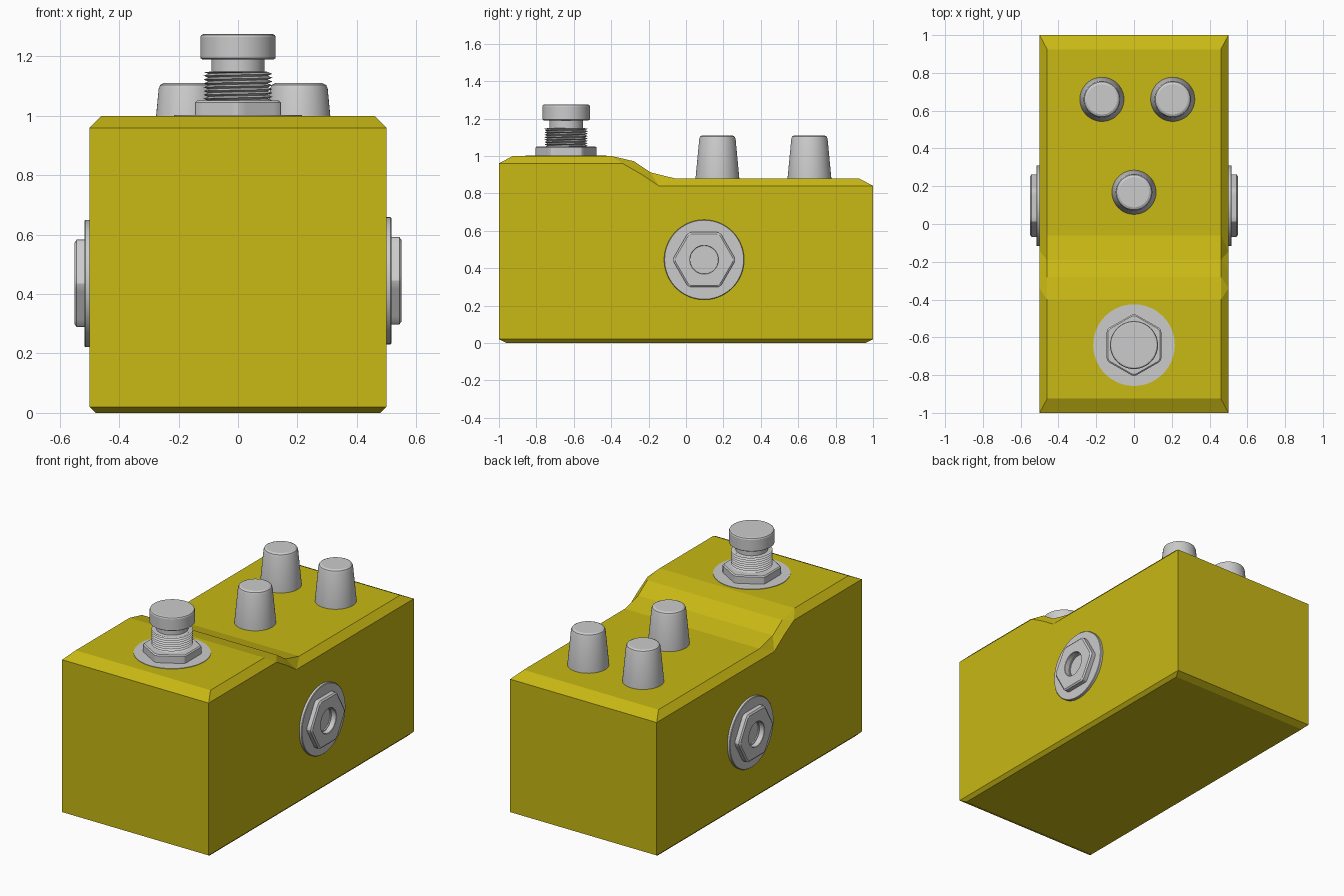
import bpy, bmesh, math
from mathutils import Matrix

if "Cube" in bpy.data.objects:
    bpy.data.objects.remove(bpy.data.objects["Cube"])

YELLOW = bpy.data.materials.new("yellow_paint")
YELLOW.diffuse_color = (0.58, 0.48, 0.007, 1)
YELLOW.use_nodes = True
YELLOW.node_tree.nodes["Principled BSDF"].inputs["Base Color"].default_value = YELLOW.diffuse_color


def finish(name, bm, matrix=Matrix(), smooth=None):
    bmesh.ops.recalc_face_normals(bm, faces=bm.faces)
    mesh = bpy.data.meshes.new(name)
    bm.to_mesh(mesh)
    bm.free()
    ob = bpy.data.objects.new(name, mesh)
    bpy.context.collection.objects.link(ob)
    ob.matrix_world = matrix
    if smooth:
        bpy.ops.object.select_all(action='DESELECT')
        ob.select_set(True)
        bpy.context.view_layer.objects.active = ob
        bpy.ops.object.shade_smooth_by_angle(angle=math.radians(smooth))
    return ob


def skin(name, rings, matrix, smooth=20):
    """Join stacked rings of points and cap both ends."""
    bm = bmesh.new()
    loops = [[bm.verts.new(p) for p in ring] for ring in rings]
    n = len(loops[0])
    for a, b in zip(loops, loops[1:]):
        for i in range(n):
            j = (i + 1) % n
            bm.faces.new((a[i], a[j], b[j], b[i]))
    bm.faces.new(loops[0])
    bm.faces.new(loops[-1])
    return finish(name, bm, matrix, smooth)


def circle(r, z, n=48):
    return [(r * math.cos(2 * math.pi * i / n), r * math.sin(2 * math.pi * i / n), z)
            for i in range(n)]


def hexagon(flat, z, n=72):
    """Hexagon with clipped corners, corners along y."""
    pts = []
    for i in range(n):
        a = 2 * math.pi * i / n
        off = (a + math.pi / 6) % (math.pi / 3) - math.pi / 6
        r = min(flat / math.cos(off), flat * 1.125)
        pts.append((r * math.cos(a), r * math.sin(a), z))
    return pts


def lathe(name, profile, matrix, n=48):
    return skin(name, [circle(r, z, n) for r, z in profile], matrix)


# Enclosure: stepped top with a chamfered rim
def build_body():
    bm = bmesh.new()
    outer = [(-1, .96), (-.34, .96), (-.24, .903), (-.145, .84), (1, .84)]
    inner = [(-.925, 1), (-.4, 1), (-.28, .972), (-.19, .912), (-.06, .88), (.925, .88)]
    V = {}
    for s in (-1, 1):
        V[s] = dict(
            o=[bm.verts.new((s * .5, y, z)) for y, z in outer],
            i=[bm.verts.new((s * .46, y, z)) for y, z in inner],
            b=[bm.verts.new((s * .5, y, .02)) for y in (-1, 1)],
            f=[bm.verts.new((s * .48, y, 0)) for y in (-.96, .96)])
        o, i, b, f = (V[s][k] for k in "oibf")
        bm.faces.new([b[0], b[1]] + o[::-1])
        bm.faces.new((f[0], f[1], b[1], b[0]))
        for face in ((i[0], i[1], o[1], o[0]), (i[1], i[2], o[1]),
                     (i[2], i[3], o[2], o[1]), (i[3], o[3], o[2]),
                     (i[3], i[4], o[3]), (i[4], i[5], o[4], o[3])):
            bm.faces.new(face)
    L, R = V[-1], V[1]
    for k in range(5):
        bm.faces.new((L['i'][k], R['i'][k], R['i'][k + 1], L['i'][k + 1]))
    for e in (0, -1):
        for p, q in ("io", "ob", "bf"):
            bm.faces.new((L[p][e], R[p][e], R[q][e], L[q][e]))
    bm.faces.new((L['f'][0], R['f'][0], R['f'][1], L['f'][1]))
    finish("enclosure", bm).data.materials.append(YELLOW)


build_body()

# Control knobs
for k, (x, y) in enumerate([(-.17, .66), (.205, .66), (0, .168)]):
    lathe(f"knob_{k + 1}", [(.117, .87), (.117, .882), (.097, 1.092), (.092, 1.104), (.08, 1.11)],
          Matrix.Translation((x, y, 0)))

# Side jacks: washer and bored hex nut
for s, name, z in ((1, "right", .445), (-1, "left", .436)):
    m = Matrix.Translation((s * .5, .097, z)) @ Matrix.Rotation(s * math.pi / 2, 4, 'Y')
    lathe(f"{name}_jack_washer", [(.214, -.01), (.214, .014), (.211, .017), (.07, .017), (.07, .003)], m, 72)
    skin(f"{name}_jack_nut",
         [hexagon(.147, .01), hexagon(.147, .043), hexagon(.138, .05),
          circle(.077, .05, 72), circle(.075, .048, 72), circle(.075, .004, 72)], m)

# Footswitch: washer, nut, threaded bushing, plunger
foot = Matrix.Translation((0, -.641, 0))
lathe("footswitch_washer", [(.216, .99), (.216, 1.003)], foot, 72)
skin("footswitch_nut", [hexagon(.145, .995), hexagon(.145, 1.045), hexagon(.138, 1.051)], foot)

n, turns, z0, z1 = 48, 8, 1.045, 1.148
pitch = (z1 - z0) / turns
bm = bmesh.new()
rows = []
for j in range(-2, 2 * turns + 1):
    r = .116 if j % 2 else .1
    rows.append([bm.verts.new((r * math.cos(2 * math.pi * i / n), r * math.sin(2 * math.pi * i / n),
                               min(z1, max(z0, z0 + pitch * (j / 2 + i / n)))))
                 for i in range(n + 1)])
for a, b in zip(rows, rows[1:]):
    for i in range(n):
        bm.faces.new((a[i], a[i + 1], b[i + 1], b[i]))
bmesh.ops.remove_doubles(bm, verts=bm.verts, dist=1e-5)
finish("footswitch_thread", bm, foot, 20)
lathe("footswitch_bushing", [(.101, 1.04), (.101, 1.148), (.09, 1.15), (.09, 1.2)], foot)
lathe("footswitch_button", [(.12, 1.19), (.127, 1.195), (.127, 1.265), (.124, 1.272), (.118, 1.275)], foot)
